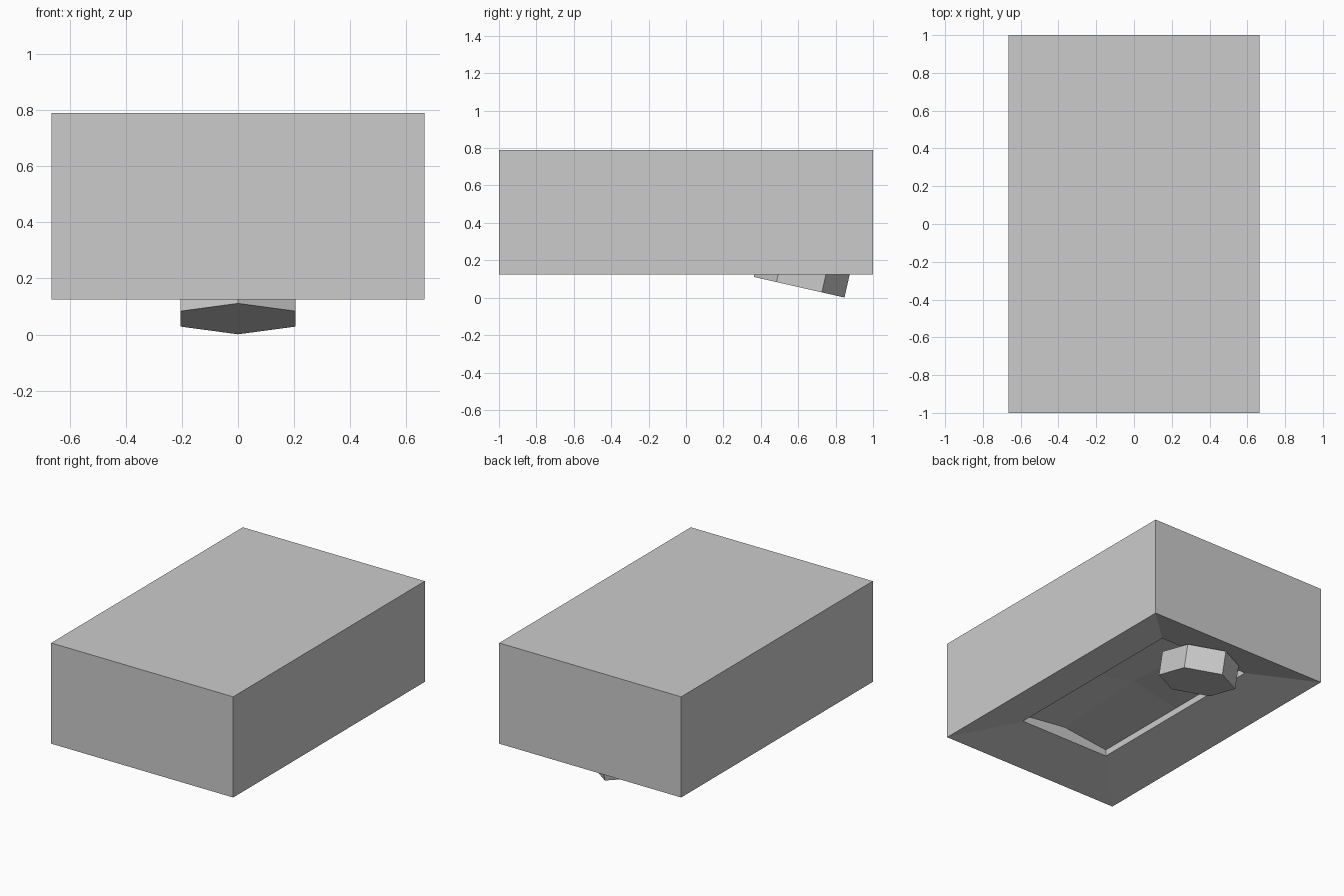
import bpy, bmesh, math
from mathutils import Matrix

if "Cube" in bpy.data.objects:
    bpy.data.objects.remove(bpy.data.objects["Cube"])

HX, HY = 0.665, 1.0      # half size of the housing
Z0, Z1 = 0.125, 0.79


def finish(bm, name):
    bmesh.ops.recalc_face_normals(bm, faces=bm.faces)
    me = bpy.data.meshes.new(name)
    bm.to_mesh(me)
    bm.free()
    ob = bpy.data.objects.new(name, me)
    bpy.context.collection.objects.link(ob)
    return ob


# Housing: closed box whose underside is a funnel leading to a shallow hipped pocket
bm = bmesh.new()


def ring(hx, hy, z, mid_x=0, mid_y=0):
    """Eight points round a rectangle; side midpoints can be raised."""
    pts = []
    for x, y in [(-1, -1), (0, -1), (1, -1), (1, 0), (1, 1), (0, 1), (-1, 1), (-1, 0)]:
        lift = mid_y if x == 0 else mid_x if y == 0 else 0
        pts.append(bm.verts.new((x * hx, y * hy, z + lift)))
    return pts


top = ring(HX, HY, Z1)
base = ring(HX, HY, Z0)
rim = ring(0.333, 0.667, 0.215)
pocket = ring(0.333, 0.667, 0.258, mid_y=0.038)
for a, b in ((top, base), (base, rim), (rim, pocket)):
    for i in range(8):
        j = (i + 1) % 8
        bm.faces.new((a[i], a[j], b[j], b[i]))
bm.faces.new(top)
# Pocket roof: four panels rising to a central peak
peak = bm.verts.new((0, 0, 0.33))
for i in range(0, 8, 2):
    bm.faces.new((pocket[i - 1], pocket[i], pocket[i + 1], peak))
bmesh.ops.recalc_face_normals(bm, faces=bm.faces)
bmesh.ops.dissolve_limit(bm, angle_limit=math.radians(0.5),
                         verts=bm.verts, edges=bm.edges)
finish(bm, "housing")

# Tilted hexagonal knob under the back end
H = 0.155
bm = bmesh.new()
bmesh.ops.create_cone(bm, cap_ends=True, segments=6, radius1=1, radius2=1, depth=H,
                      matrix=Matrix.Translation((0, 0, H / 2)))
ang = max(bm.verts, key=lambda v: v.co.y).co
if abs(ang.x) > 0.1:     # point a corner along y
    bmesh.ops.rotate(bm, verts=bm.verts, matrix=Matrix.Rotation(math.radians(30), 3, 'Z'))
bmesh.ops.scale(bm, verts=bm.verts, vec=(0.205 / math.cos(math.radians(30)), 0.2485, 1))
bmesh.ops.rotate(bm, verts=bm.verts, matrix=Matrix.Rotation(math.radians(-12.8), 3, 'X'))
bmesh.ops.translate(bm, verts=bm.verts, vec=(0, 0.605, 0.056))
finish(bm, "hex_knob")
